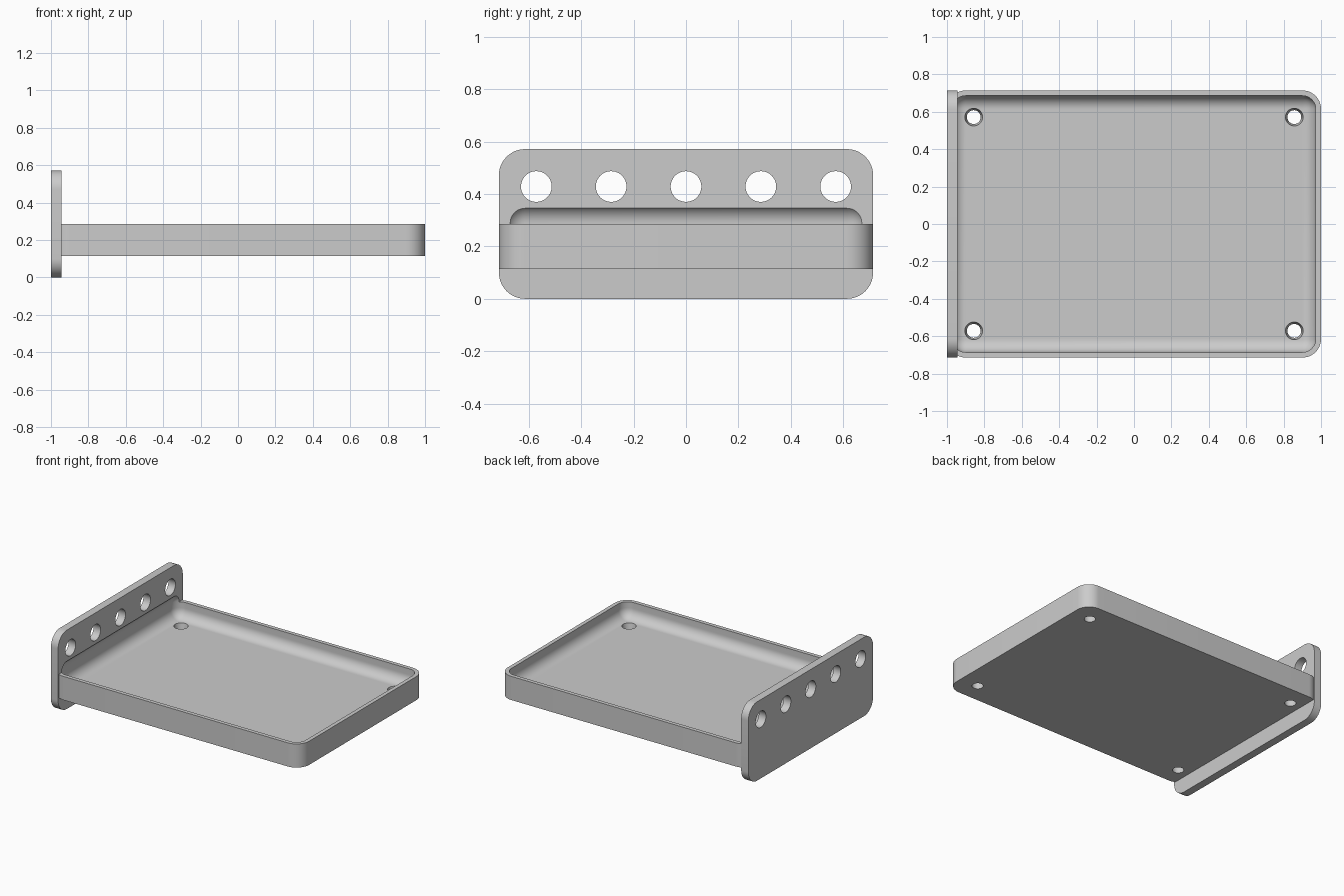
import bpy, bmesh
from mathutils import Matrix

cube = bpy.data.objects.get("Cube")
if cube:
    bpy.data.objects.remove(cube, do_unlink=True)

MM = 2 / 70            # one design unit
HALF_W = 25 * MM       # half width shared by tray and panel
CORNER = 3.5 * MM

grey = bpy.data.materials.new("light grey")
grey.use_nodes = True
grey.diffuse_color = (0.6, 0.6, 0.6, 1)
grey.node_tree.nodes["Principled BSDF"].inputs["Base Color"].default_value = (0.6, 0.6, 0.6, 1)


def add_object(name, bm):
    mesh = bpy.data.meshes.new(name)
    bmesh.ops.recalc_face_normals(bm, faces=bm.faces)
    bm.to_mesh(mesh)
    bm.free()
    mesh.materials.append(grey)
    obj = bpy.data.objects.new(name, mesh)
    bpy.context.collection.objects.link(obj)
    return obj


def rounded_box(name, low, high, radius, axis=None):
    """Box between two corners; rounds edges along one axis, or all edges."""
    bm = bmesh.new()
    bmesh.ops.create_cube(bm, size=1)
    for v in bm.verts:
        v.co = [(a + b) / 2 + c * (b - a) for a, b, c in zip(low, high, v.co)]
    edges = [e for e in bm.edges if axis is None
             or abs((e.verts[0].co - e.verts[1].co).normalized()[axis]) > 0.9]
    bmesh.ops.bevel(bm, geom=edges, offset=radius, segments=12, profile=0.5,
                    affect='EDGES', clamp_overlap=False)
    return add_object(name, bm)


def drill(name, places, r_low, r_high, depth, turn=Matrix()):
    """Set of round cutters at the given places."""
    bm = bmesh.new()
    for p in places:
        bmesh.ops.create_cone(bm, cap_ends=True, segments=48, radius1=r_low,
                              radius2=r_high, depth=depth,
                              matrix=Matrix.Translation(p) @ turn)
    return add_object(name, bm)


def combine(target, tool, operation):
    mod = target.modifiers.new(tool.name, 'BOOLEAN')
    mod.operation = operation
    mod.solver = 'EXACT'
    mod.object = tool
    bpy.context.view_layer.update()
    result = bpy.data.meshes.new_from_object(
        target.evaluated_get(bpy.context.evaluated_depsgraph_get()))
    target.modifiers.clear()
    target.data = result
    bpy.data.objects.remove(tool, do_unlink=True)


# Tray body and upright end panel
tray = rounded_box("tray_with_end_panel", (-0.998, -HALF_W, 4 * MM),
                   (1, HALF_W, 10 * MM), CORNER, axis=2)
panel = rounded_box("end_panel", (-1, -HALF_W, 0),
                    (-1 + 2 * MM, HALF_W, 20 * MM), CORNER, axis=0)
combine(tray, panel, 'UNION')

# Hollow with rounded floor, reaching slightly into the panel
hollow = rounded_box("hollow", (-34 * MM, -24 * MM, 6 * MM),
                     (34 * MM, 24 * MM, 12.6 * MM), 2.5 * MM)
combine(tray, hollow, 'DIFFERENCE')

# Row of five holes through the panel
row = [(-34 * MM, i * 10 * MM, 15 * MM) for i in range(-2, 3)]
combine(tray, drill("panel_holes", row, 2.05 * MM, 2.05 * MM, 4 * MM,
                    Matrix.Rotation(1.5708, 4, 'Y')), 'DIFFERENCE')

# Four tapered mounting holes through the floor
mounts = [(x * 30 * MM, y * 20 * MM, 5 * MM) for x in (-1, 1) for y in (-1, 1)]
combine(tray, drill("floor_holes", mounts, 1.2 * MM, 1.75 * MM, 3 * MM), 'DIFFERENCE')

bpy.context.view_layer.objects.active = tray
tray.select_set(True)
bpy.ops.object.shade_smooth_by_angle(angle=0.52)
